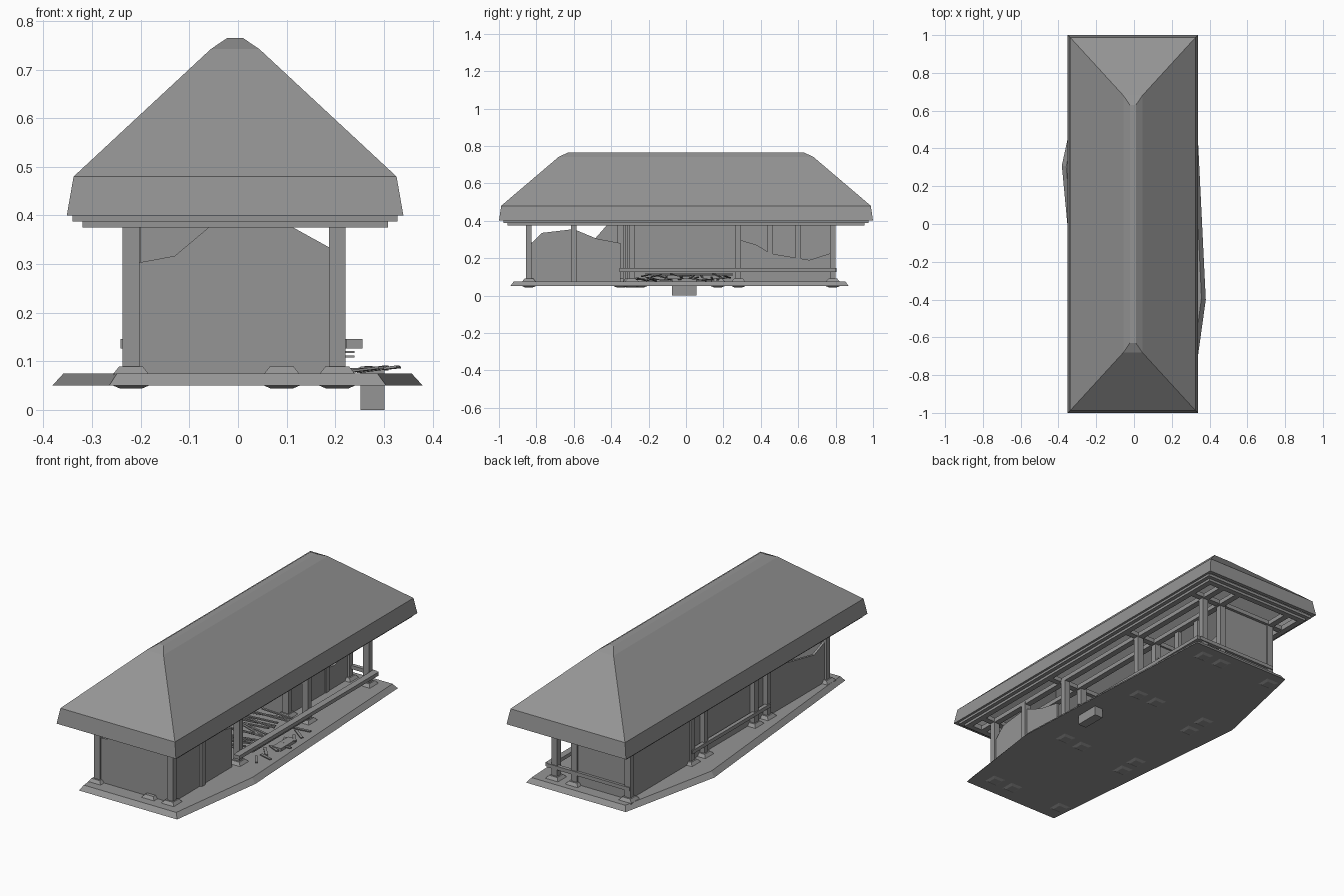
import bpy, bmesh, math, random
from mathutils import Matrix, Vector

random.seed(4)
old = bpy.data.objects.get("Cube")
if old:
    bpy.data.objects.remove(old)

grey = bpy.data.materials.new("plain_grey")
grey.use_nodes = True
COLOUR = (0.3, 0.3, 0.3, 1)
grey.diffuse_color = COLOUR
grey.node_tree.nodes["Principled BSDF"].inputs["Base Color"].default_value = COLOUR


def finish(bm, name):
    bmesh.ops.recalc_face_normals(bm, faces=bm.faces)
    mesh = bpy.data.meshes.new(name)
    bm.to_mesh(mesh)
    bm.free()
    mesh.materials.append(grey)
    ob = bpy.data.objects.new(name, mesh)
    bpy.context.collection.objects.link(ob)
    return ob


def loft(name, rings, cap_start=True, cap_end=True):
    """Skin a stack of equal-length point rings."""
    bm = bmesh.new()
    loops = [[bm.verts.new(p) for p in ring] for ring in rings]
    for low, high in zip(loops, loops[1:]):
        n = len(low)
        for i in range(n):
            bm.faces.new((low[i], low[(i + 1) % n], high[(i + 1) % n], high[i]))
    if cap_start:
        bm.faces.new(loops[0])
    if cap_end:
        bm.faces.new(loops[-1])
    return finish(bm, name)


def rect(hx, hy, z, cx=0, cy=0):
    return [(cx + sx * hx, cy + sy * hy, z)
            for sx, sy in ((-1, -1), (1, -1), (1, 1), (-1, 1))]


def box(name, x0, x1, y0, y1, z0, z1):
    hx, hy, cx, cy = (x1 - x0) / 2, (y1 - y0) / 2, (x0 + x1) / 2, (y0 + y1) / 2
    return loft(name, [rect(hx, hy, z0, cx, cy), rect(hx, hy, z1, cx, cy)])


def slat(name, centre, size, turn, tilt=0):
    bm = bmesh.new()
    mat = (Matrix.Translation(centre) @ Matrix.Rotation(turn, 4, "Z")
           @ Matrix.Rotation(tilt, 4, "Y") @ Matrix.Diagonal((*size, 1)))
    bmesh.ops.create_cube(bm, size=1, matrix=mat)
    return finish(bm, name)


FLOOR, TOP = 0.075, 0.38


def wall(name, axis, at, start, end, crest=None, thick=0.012):
    """Upright panel; crest lists (position, height) along its broken top."""
    crest = crest or [(start, TOP), (end, TOP)]
    outline = [(start, FLOOR)] + crest + [(end, FLOOR)]

    def ring(off):
        return [(at + off, p, z) if axis == "y" else (p, at + off, z) for p, z in outline]
    return loft(name, [ring(-thick / 2), ring(thick / 2)])


# Roof: hollow shell with steep eave skirt, hips and a blunt ridge
roof_steps = [(0.346, 1.0, 0.40), (0.332, 0.988, 0.48), (0.05, 0.68, 0.742),
              (0.016, 0.63, 0.765)]
inner = [(hx - 0.02, hy - 0.02, z - 0.014) for hx, hy, z in roof_steps[1:3]]
inner = [(0.325, 0.98, 0.40)] + inner
rings = [rect(hx, hy, z, -0.006) for hx, hy, z in reversed(inner)]
rings += [rect(hx, hy, z, -0.006) for hx, hy, z in roof_steps]
loft("roof", rings)


# Stepped eave frames under the roof
def frame(name, hx, hy, width, z0, z1):
    cx = -0.006
    ins, out = (hx - width, hy - width), (hx, hy)
    stack = [rect(*ins, z0, cx), rect(*out, z0, cx), rect(*out, z1, cx),
             rect(*ins, z1, cx), rect(*ins, z0, cx)]
    ob = loft(name, stack, False, False)
    return ob


frame("eave_frame_upper", 0.334, 0.975, 0.05, 0.388, 0.402)
frame("eave_frame_lower", 0.314, 0.955, 0.03, 0.375, 0.389)

# Wall plates and cross beams
for x in (-0.22, 0.1, 0.204):
    box("wall_plate", x - 0.016, x + 0.016, -0.95, 0.95, 0.375, 0.398)
for y in (-0.84, -0.32, 0.28, 0.79):
    box("cross_beam", -0.31, 0.3, y - 0.016, y + 0.016, 0.378, 0.4)

# Platform with sloping edge
outline = [(-0.265, -0.94), (0.305, -0.94), (0.38, -0.4), (0.318, 0.87),
           (-0.26, 0.87), (-0.382, 0.31)]
loft("platform", [[(x, y, 0.05) for x, y in outline],
                  [(x * 0.94, y * 0.98, FLOOR) for x, y in outline]])

# Step block reaching down to the ground
box("step_block", 0.252, 0.301, -0.075, 0.055, 0, 0.09)


# Footings and posts
def footing(x, y):
    loft("footing", [rect(0.022, 0.022, 0.044, x, y), rect(0.036, 0.036, 0.05, x, y),
                     rect(0.036, 0.036, FLOOR, x, y), rect(0.024, 0.024, 0.09, x, y)])


def post(x, y, hw=0.017):
    box("post", x - hw, x + hw, y - 0.015, y + 0.015, 0.05, 0.39)


for x, ys in ((0.204, (-0.84, -0.29, 0.28, 0.785)),
              (0.09, (-0.84, -0.3, 0.28, 0.785)),
              (-0.22, (-0.84, -0.35, -0.245, 0.17, 0.28, 0.785))):
    for y in ys:
        footing(x, y)
        if (x, y) != (0.09, -0.84):
            post(x, y)
post(0.204, -0.6)
for y in (0.45, 0.6):
    post(0.09, y, 0.01)

# Walls, several with broken tops
wall("front_wall", "x", -0.84, -0.205, 0.19,
     [(-0.205, 0.303), (-0.13, 0.317), (-0.055, TOP), (0.105, TOP), (0.19, 0.333)])
wall("front_room_right_wall", "y", 0.204, -0.83, -0.35,
     [(-0.83, 0.275), (-0.77, 0.335), (-0.6, 0.355), (-0.48, 0.305), (-0.35, 0.28)])
wall("front_room_left_wall", "y", -0.22, -0.83, -0.35,
     [(-0.83, 0.285), (-0.74, 0.25), (-0.49, 0.3), (-0.42, TOP), (-0.35, TOP)])
wall("middle_left_wall", "y", -0.205, -0.35, 0.28)
wall("rear_left_wall", "y", -0.22, 0.28, 0.785)
wall("rear_wall", "x", 0.785, -0.22, 0.09)
wall("front_partition", "x", -0.33, -0.21, 0.09)
wall("rear_partition", "x", 0.28, -0.21, 0.09)
wall("porch_wall", "y", 0.09, 0.28, 0.785,
     [(0.28, 0.3), (0.38, 0.27), (0.45, 0.225), (0.6, 0.2), (0.66, 0.19), (0.785, 0.23)])

# Handrails
box("right_rail", 0.222, 0.256, -0.355, 0.8, 0.127, 0.146)
box("rear_rail", -0.235, 0.24, 0.785, 0.805, 0.127, 0.146)
box("left_rail", -0.242, -0.222, -0.36, 0.29, 0.127, 0.146)

# Fallen slats on the open middle floor
for i in range(18):
    y = -0.24 + i * 0.027
    slat("fallen_slat", (random.uniform(0.03, 0.1), y, random.uniform(0.085, 0.11)),
         (random.uniform(0.16, 0.26), 0.011, 0.006),
         random.uniform(-0.35, 0.35), random.uniform(-0.08, 0.08))

# Loose broken pieces along the porch edge
for i in range(9):
    slat("loose_piece", (random.uniform(0.25, 0.29), -0.23 + i * 0.05, 0.084),
         (0.09, 0.014, 0.005), random.uniform(-1.3, 1.3), random.uniform(-0.12, 0))
for z in (0.11, 0.119):
    box("hanging_strip", 0.2, 0.24, -0.22, 0.25, z - 0.002, z + 0.002)
